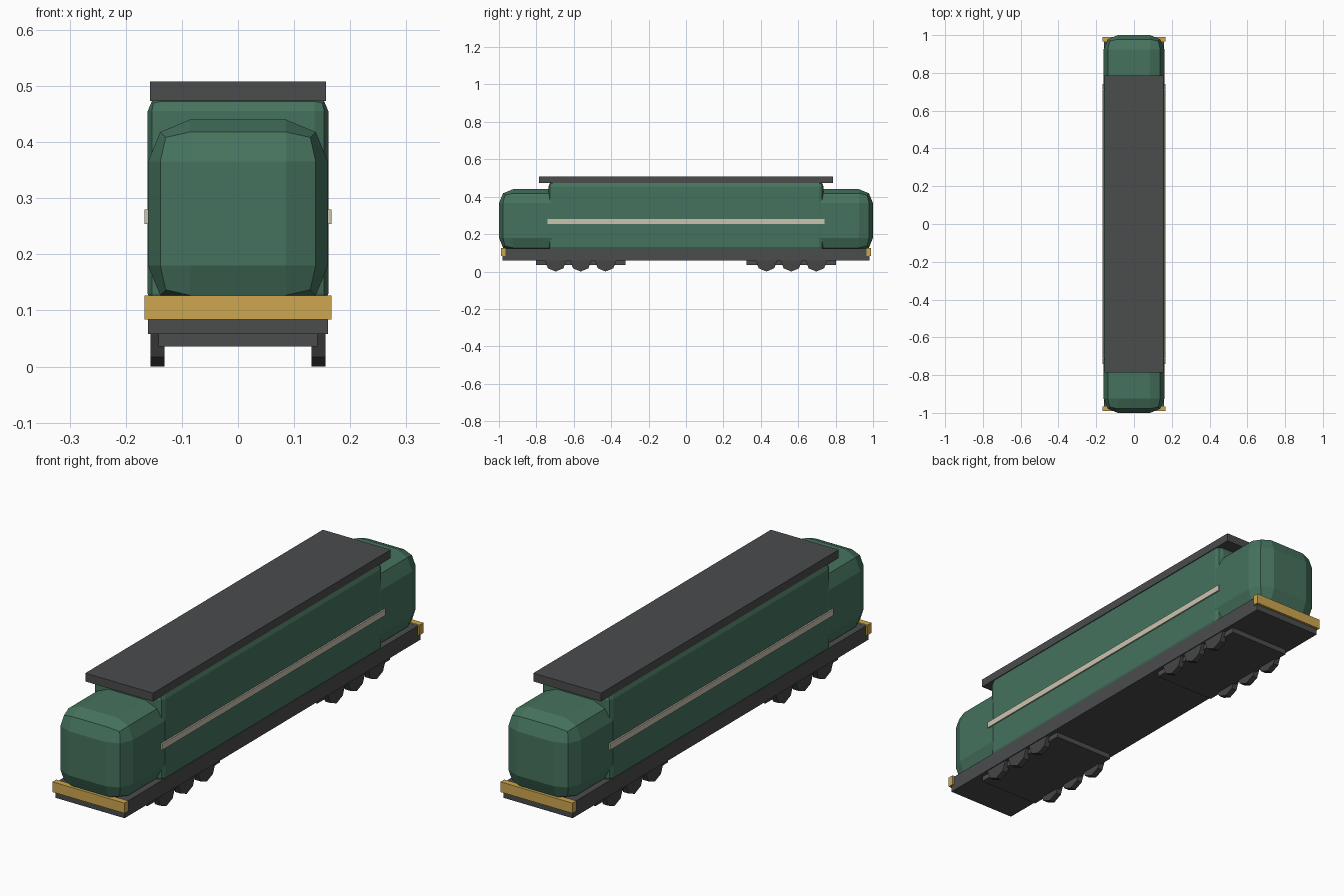
import bpy, math

if "Cube" in bpy.data.objects:
    bpy.data.objects.remove(bpy.data.objects["Cube"])


def material(name, rgb):
    m = bpy.data.materials.new(name)
    m.diffuse_color = (*rgb, 1)
    m.use_nodes = True
    m.node_tree.nodes["Principled BSDF"].inputs["Base Color"].default_value = m.diffuse_color
    return m


GREEN = material("green_paint", (0.06, 0.17, 0.11))
DARK = material("dark_steel", (0.07, 0.072, 0.073))
WHEEL = material("wheel_steel", (0.06, 0.06, 0.06))
YELLOW = material("yellow_paint", (0.62, 0.39, 0.08))
CREAM = material("cream_paint", (0.6, 0.55, 0.44))


def box(name, x, y, z, mat, bevel=0):
    """Box from (min, max) ranges, with optional two-step chamfered edges."""
    bpy.ops.mesh.primitive_cube_add(size=1, location=[sum(r) / 2 for r in (x, y, z)])
    ob = bpy.context.object
    ob.name = name
    ob.scale = [r[1] - r[0] for r in (x, y, z)]
    bpy.ops.object.transform_apply(location=False, rotation=False, scale=True)
    ob.data.materials.append(mat)
    if bevel:
        b = ob.modifiers.new("rounded_edges", 'BEVEL')
        b.width, b.segments, b.limit_method = bevel, 2, 'NONE'
    return ob


def span(a, b, s):
    """Range a..b mirrored to side s."""
    return tuple(sorted((s * a, s * b)))


# Underframe, main body and roof
box("chassis", (-0.16, 0.16), (-0.98, 0.98), (0.058, 0.122), DARK)
box("main_body", (-0.161, 0.161), (-0.735, 0.735), (0.105, 0.48), GREEN, 0.025)
box("roof", (-0.157, 0.157), (-0.787, 0.787), (0.473, 0.508), DARK)

# Cream stripe on each flank
for s, side in ((-1, "left"), (1, "right")):
    box(f"{side}_stripe", span(0.155, 0.167, s), (-0.74, 0.74), (0.254, 0.28), CREAM)

# Both ends: nose, buffer beam, bogie frame and six octagonal wheels
R = 0.058
for s, end in ((-1, "front"), (1, "rear")):
    box(f"{end}_nose", (-0.1605, 0.1605), span(0.64, 1.0, s), (0.105, 0.44), GREEN, 0.075)
    box(f"{end}_buffer_beam", (-0.167, 0.167), span(0.965, 0.99, s), (0.084, 0.127), YELLOW)
    box(f"{end}_bogie", (-0.142, 0.142), span(0.323, 0.803, s), (0.036, 0.07), DARK)
    for y in (0.43, 0.563, 0.697):
        for sx, side in ((-1, "left"), (1, "right")):
            bpy.ops.mesh.primitive_cylinder_add(
                vertices=8, radius=R, depth=0.025,
                location=(sx * 0.1437, s * y, R), rotation=(0, math.pi / 2, 0))
            wheel = bpy.context.object
            wheel.name = f"{end}_{side}_wheel"
            wheel.data.materials.append(WHEEL)
